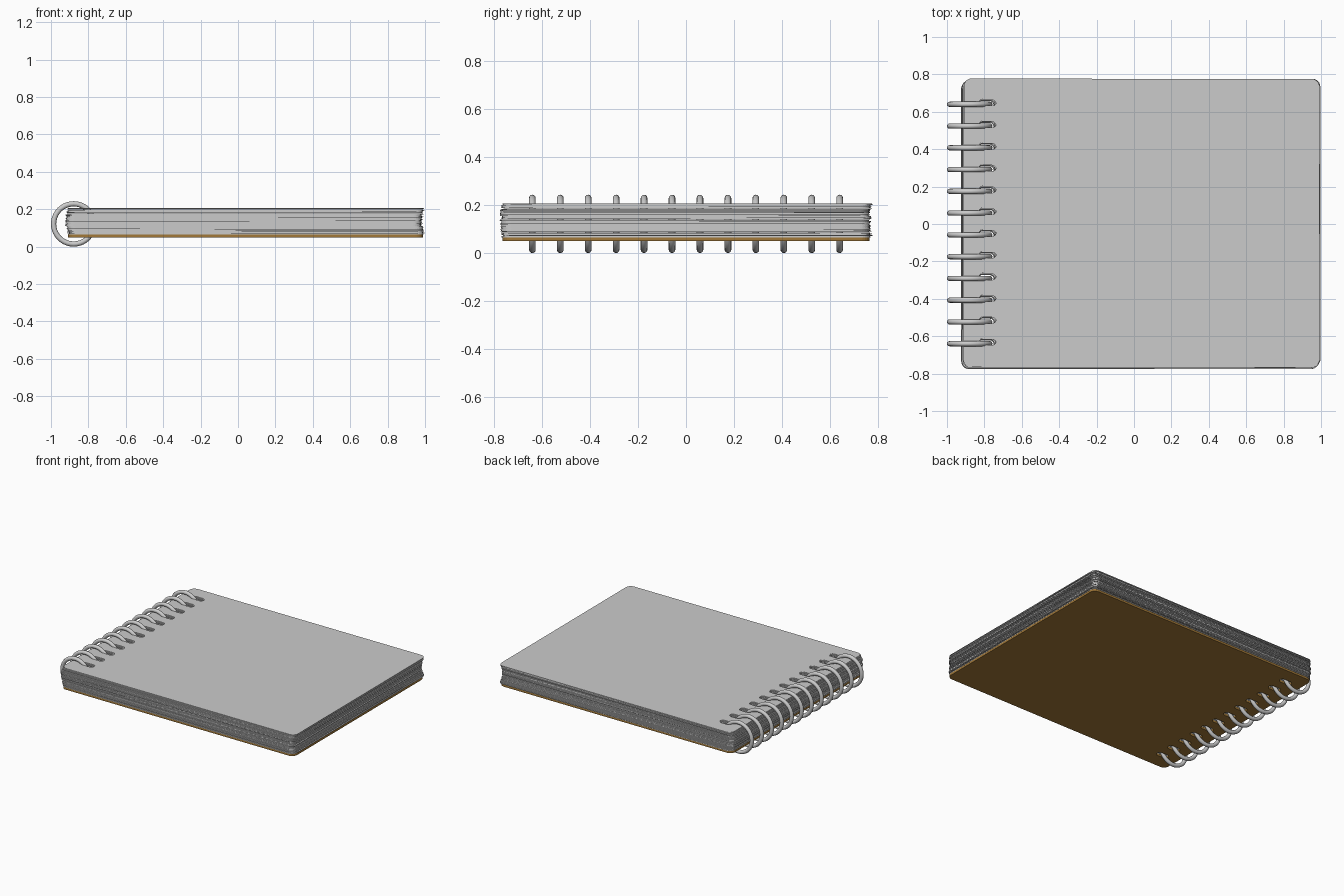
import bpy, bmesh, math, random

if "Cube" in bpy.data.objects:
    bpy.data.objects.remove(bpy.data.objects["Cube"])

random.seed(4)
N_RINGS, N_PAGES = 12, 46
RING_Y = [-0.64 + i * 1.28 / (N_RINGS - 1) for i in range(N_RINGS)]
CX = 0.04                      # centre of the sheets


def rounded_rect(cx, cy, w, h, r, seg):
    pts = []
    for k, (sx, sy) in enumerate([(1, 1), (-1, 1), (-1, -1), (1, -1)]):
        for j in range(seg + 1):
            a = math.pi / 2 * (k + j / seg)
            pts.append((cx + sx * (w / 2 - r) + r * math.cos(a),
                        cy + sy * (h / 2 - r) + r * math.sin(a)))
    return pts


def sheet_mesh(name, w, h, thick):
    """Rounded sheet punched with a row of slots, centred on its own origin."""
    cu = bpy.data.curves.new(name, 'CURVE')
    cu.dimensions = '2D'
    cu.fill_mode = 'BOTH'
    cu.extrude = thick / 2
    loops = [rounded_rect(0, 0, w, h, 0.04, 6)]
    loops += [rounded_rect(-0.783 - CX, y + 0.004, 0.094, 0.044, 0.0215, 4) for y in RING_Y]
    for pts in loops:
        sp = cu.splines.new('POLY')
        sp.points.add(len(pts) - 1)
        for p, (x, y) in zip(sp.points, pts):
            p.co = (x, y, 0, 1)
        sp.use_cyclic_u = True
    tmp = bpy.data.objects.new(name + "_outline", cu)
    bpy.context.collection.objects.link(tmp)
    dg = bpy.context.evaluated_depsgraph_get()
    me = bpy.data.meshes.new_from_object(tmp.evaluated_get(dg))
    bpy.data.objects.remove(tmp)
    bm = bmesh.new()
    bm.from_mesh(me)
    bmesh.ops.remove_doubles(bm, verts=bm.verts, dist=1e-5)
    bmesh.ops.recalc_face_normals(bm, faces=bm.faces)
    bm.to_mesh(me)
    bm.free()
    me.shade_flat()
    me.name = name
    return me


def place(name, me, loc, rot=0):
    ob = bpy.data.objects.new(name, me)
    ob.location = loc
    ob.rotation_euler.z = rot
    bpy.context.collection.objects.link(ob)
    return ob


# Brown back board
board = sheet_mesh("back_board", 1.90, 1.53, 0.015)
mat = bpy.data.materials.new("brown_card")
mat.diffuse_color = (0.36, 0.19, 0.04, 1)
mat.use_nodes = True
mat.node_tree.nodes["Principled BSDF"].inputs["Base Color"].default_value = mat.diffuse_color
board.materials.append(mat)
place("back_board", board, (CX, 0, 0.0575))

# Stack of slightly shuffled pages
z0, z1 = 0.0652, 0.206
step = (z1 - z0) / N_PAGES
page = sheet_mesh("page", 1.90, 1.535, step * 0.96)
for i in range(N_PAGES):
    t = (i + 0.5) / N_PAGES
    bow = math.sin(math.pi * t)
    dx = 0.004 - 0.013 * bow + random.uniform(-0.006, 0.006)
    dy = 0.005 - 0.009 * bow + random.uniform(-0.006, 0.006)
    rot = random.uniform(-0.003, 0.003)
    if i == N_PAGES - 1:
        dx, dy, rot = 0.003, 0.006, 0.002
    place(f"page_{i + 1:02d}", page, (CX + dx, dy, z0 + step * (i + 0.5)), rot)

# Wire binding rings
bpy.ops.mesh.primitive_torus_add(major_radius=0.1075, minor_radius=0.014,
                                 major_segments=40, minor_segments=12,
                                 location=(-0.8785, RING_Y[0], 0.1215),
                                 rotation=(math.pi / 2, 0, 0))
ring = bpy.context.object
ring.name = "ring_01"
bpy.ops.object.shade_smooth()
for i, y in enumerate(RING_Y[1:], 2):
    r = place(f"ring_{i:02d}", ring.data, (-0.8785, y, 0.1215))
    r.rotation_euler = ring.rotation_euler
